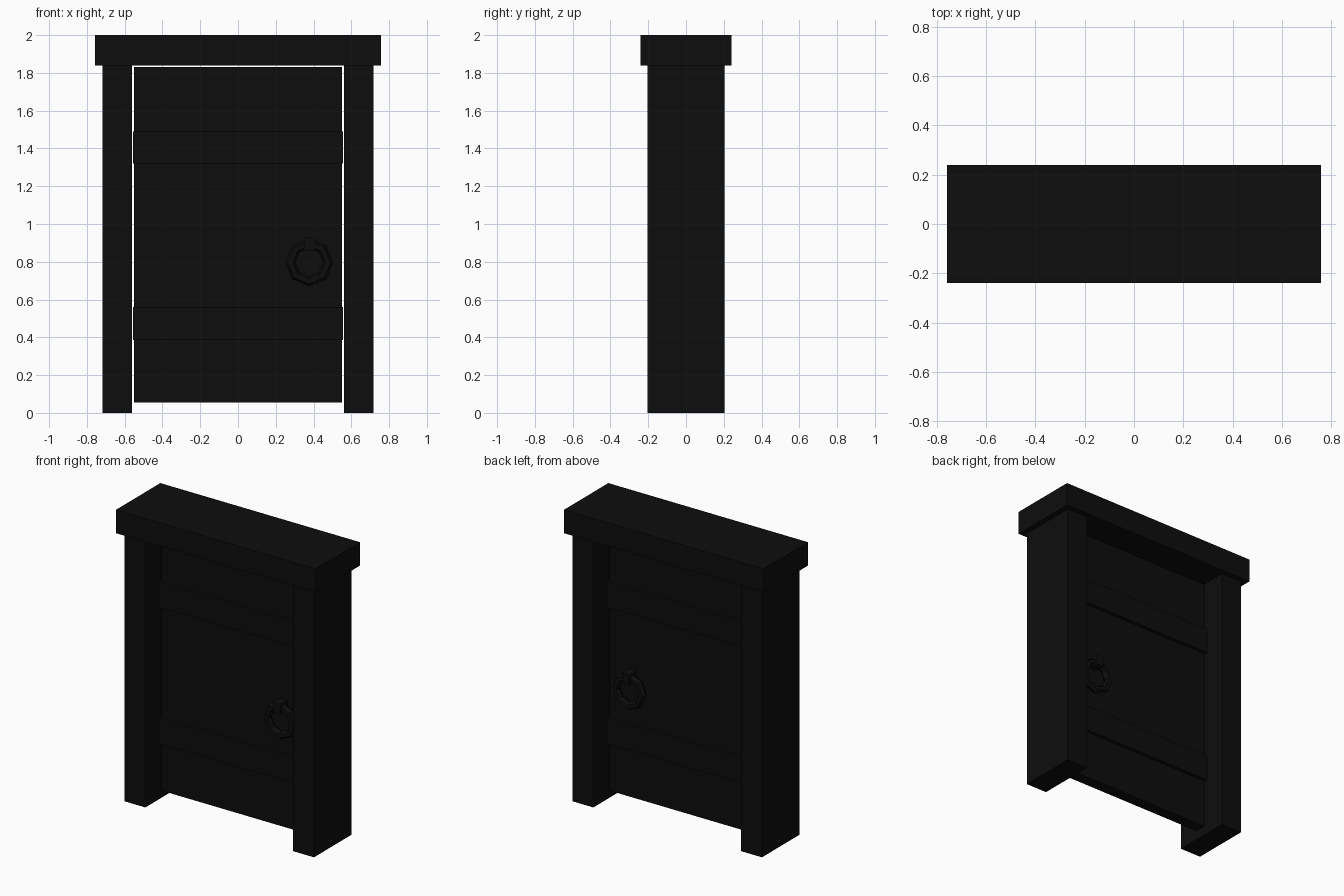
import bpy, math

if "Cube" in bpy.data.objects:
    bpy.data.objects.remove(bpy.data.objects["Cube"])

black = bpy.data.materials.new("soft black")
black.diffuse_color = (0.004, 0.004, 0.004, 1)
black.use_nodes = True
black.node_tree.nodes["Principled BSDF"].inputs["Base Color"].default_value = black.diffuse_color


def finish(name):
    ob = bpy.context.object
    ob.name = name
    ob.data.materials.append(black)
    return ob


def box(name, x0, x1, y0, y1, z0, z1):
    bpy.ops.mesh.primitive_cube_add(
        size=1, location=((x0 + x1) / 2, (y0 + y1) / 2, (z0 + z1) / 2))
    bpy.context.object.scale = (x1 - x0, y1 - y0, z1 - z0)
    bpy.ops.object.transform_apply(location=False, rotation=False, scale=True)
    return finish(name)


# Frame: lintel and two posts
box("lintel", -0.757, 0.757, -0.24, 0.24, 1.84, 2.0)
box("left_post", -0.718, -0.56, -0.203, 0.203, 0, 1.84)
box("right_post", 0.56, 0.718, -0.203, 0.203, 0, 1.84)

# Door leaf with two bands wrapping both sides
box("door", -0.55, 0.55, -0.04, 0.04, 0.055, 1.83)
for name, z0, z1 in (("lower_band", 0.385, 0.56), ("upper_band", 1.32, 1.49)):
    box(name, -0.555, 0.555, -0.063, 0.063, z0, z1)

# Ring handle and its mount on each side of the door
for side, s in (("front", -1), ("back", 1)):
    bpy.ops.mesh.primitive_torus_add(
        major_segments=8, minor_segments=6, major_radius=0.1,
        minor_radius=0.027, location=(0.377, s * 0.075, 0.797),
        rotation=(math.pi / 2, 0, 0))
    finish(side + "_ring")
    y0, y1 = sorted((s * 0.035, s * 0.115))
    box(side + "_ring_mount", 0.35, 0.404, y0, y1, 0.86, 0.93)
